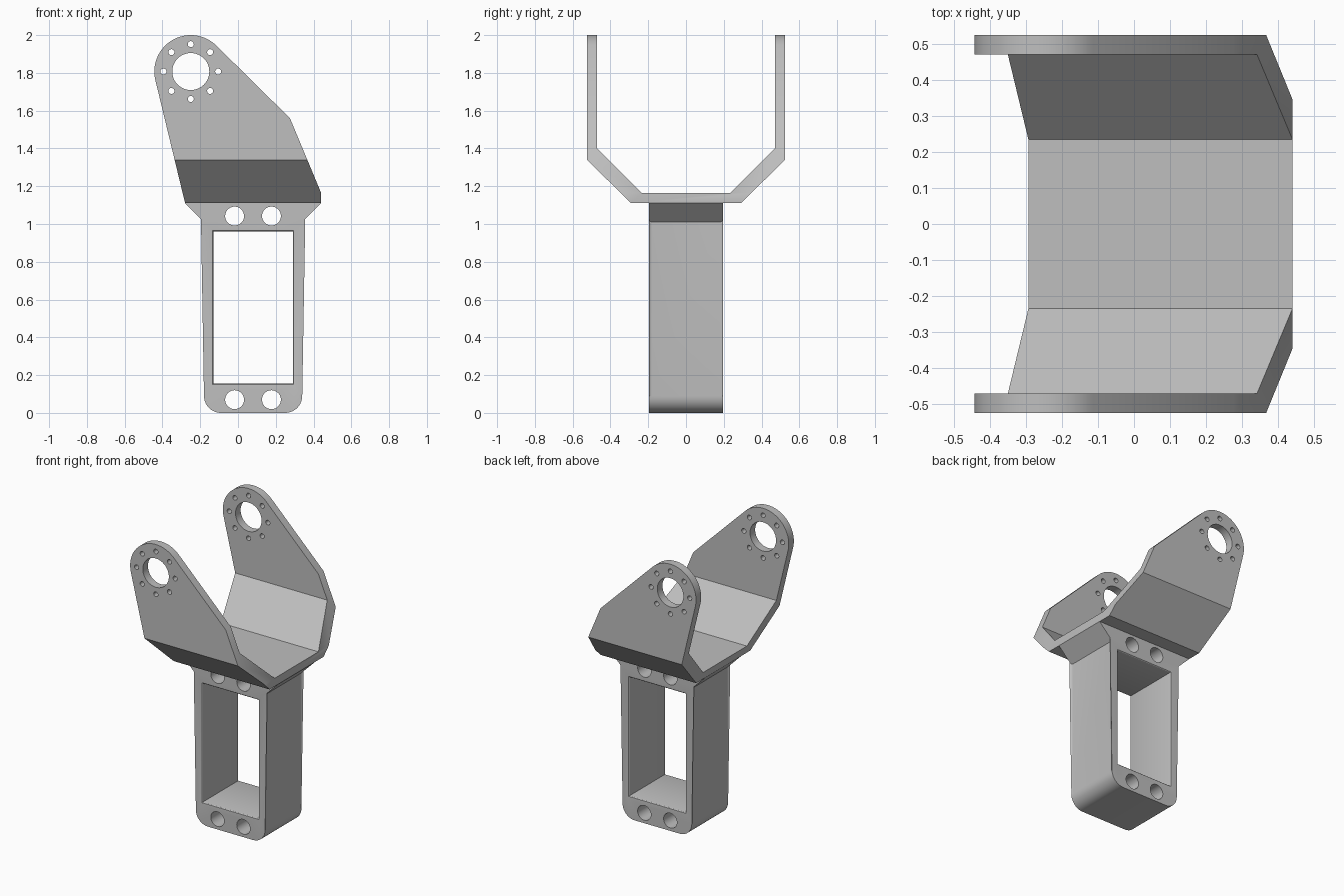
import bpy, bmesh
from math import cos, sin, pi
from mathutils import Vector
from mathutils.geometry import convex_hull_2d

if "Cube" in bpy.data.objects:
    bpy.data.objects.remove(bpy.data.objects["Cube"])

GREY = 0.52
grey = bpy.data.materials.new("plain grey")
grey.use_nodes = True
grey.diffuse_color = (GREY, GREY, GREY, 1)
grey.node_tree.nodes["Principled BSDF"].inputs["Base Color"].default_value = (GREY, GREY, GREY, 1)


def arc(cx, cz, r, start, end, n):
    return [(cx + r * cos(start + (end - start) * i / n),
             cz + r * sin(start + (end - start) * i / n)) for i in range(n + 1)]


def circle(cx, cz, r, n=48):
    return arc(cx, cz, r, 0, 2 * pi, n)[:-1]


def loft(bm, rings):
    """Join rings of 3D points into a closed solid."""
    rows = [[bm.verts.new(p) for p in ring] for ring in rings]
    for a, b in zip(rows, rows[1:]):
        for i in range(len(a)):
            j = (i + 1) % len(a)
            bm.faces.new((a[i], a[j], b[j], b[i]))
    bm.faces.new(rows[0])
    bm.faces.new(rows[-1])


def prism_y(bm, outline, depth):
    loft(bm, [[(x, y, z) for x, z in outline] for y in (-depth, depth)])


def make(name, bm):
    bmesh.ops.recalc_face_normals(bm, faces=bm.faces)
    mesh = bpy.data.meshes.new(name)
    bm.to_mesh(mesh)
    bm.free()
    mesh.materials.append(grey)
    obj = bpy.data.objects.new(name, mesh)
    bpy.context.collection.objects.link(obj)
    return obj


def boolean(obj, tool, operation):
    mod = obj.modifiers.new(operation, "BOOLEAN")
    mod.operation, mod.object, mod.solver = operation, tool, "EXACT"
    bpy.context.view_layer.objects.active = obj
    bpy.ops.object.modifier_apply(modifier=mod.name)
    bpy.data.objects.remove(tool)


def smooth(obj):
    bpy.ops.object.select_all(action="DESELECT")
    obj.select_set(True)
    bpy.context.view_layer.objects.active = obj
    bpy.ops.object.shade_smooth_by_angle(angle=pi / 7)


# Fork: folded U-shaped sheet trimmed to the arm outline
half = [(0.525, 2.1), (0.525, 1.34), (0.29, 1.11)]
inner = [(0.235, 1.165), (0.47, 1.4), (0.47, 2.1)]
right = half + [(-y, z) for y, z in reversed(half)]
left = [(-y, z) for y, z in reversed(inner)] + inner
bm = bmesh.new()
loft(bm, [[(x, y, z) for y, z in right + left] for x in (-0.6, 0.6)])
fork = make("fork", bm)

PX, PZ = -0.25, 1.807
points = [Vector(p) for p in circle(PX, PZ, 0.193, 72)
          + [(-0.28, 1.11), (0.44, 1.11), (0.44, 1.165), (0.275, 1.56)]]
outline = [tuple(points[i]) for i in convex_hull_2d(points)]
bm = bmesh.new()
prism_y(bm, outline, 0.7)
boolean(fork, make("arm_outline", bm), "INTERSECT")

# Pivot hole and its ring of screw holes, through both arms
bm = bmesh.new()
prism_y(bm, circle(PX, PZ, 0.098), 0.8)
for x, z in circle(PX, PZ, 0.145, 8):
    prism_y(bm, circle(x, z, 0.016, 20), 0.8)
boolean(fork, make("pivot_holes", bm), "DIFFERENCE")
smooth(fork)

# Motor frame with flared neck, rounded lower corners and soft rims
D, R, F = 0.195, 0.09, 0.016
outline = ([(-0.28, 1.12), (-0.28, 1.11), (-0.18, 1.01)]
           + arc(-0.18 + R, R, R, pi, 1.5 * pi, 10)
           + arc(0.34 - R, R, R, 1.5 * pi, 2 * pi, 10)
           + [(0.34, 1.01), (0.44, 1.11), (0.44, 1.12)])
bm = bmesh.new()
prism_y(bm, outline, D)
rim = [e for e in bm.edges if all(v.co.z < 1.02 for v in e.verts)
       and abs(e.verts[0].co.y - e.verts[1].co.y) < 0.01]
bmesh.ops.bevel(bm, geom=rim, offset=F, segments=4, profile=0.5, affect="EDGES")
frame = make("motor_frame", bm)

# Window cutter whose ends flare to leave a rounded rim
S = 0.01
flare = [(D + 0.1, S)] + [(D - S + S * sin(a), S - S * cos(a))
                          for a in (pi / 2, pi / 3, pi / 6, 0)]
steps = [(-y, g) for y, g in flare] + [(y, g) for y, g in reversed(flare)]
bm = bmesh.new()
loft(bm, [[(-0.13 - g, y, 0.155 - g), (0.29 + g, y, 0.155 - g),
           (0.29 + g, y, 0.96 + g), (-0.13 - g, y, 0.96 + g)] for y, g in steps])
boolean(frame, make("window", bm), "DIFFERENCE")

# Mounting holes above and below the window
bm = bmesh.new()
for x in (-0.018, 0.177):
    for z in (0.07, 1.042):
        prism_y(bm, circle(x, z, 0.05, 40), 0.4)
boolean(frame, make("mounting_holes", bm), "DIFFERENCE")
smooth(frame)
